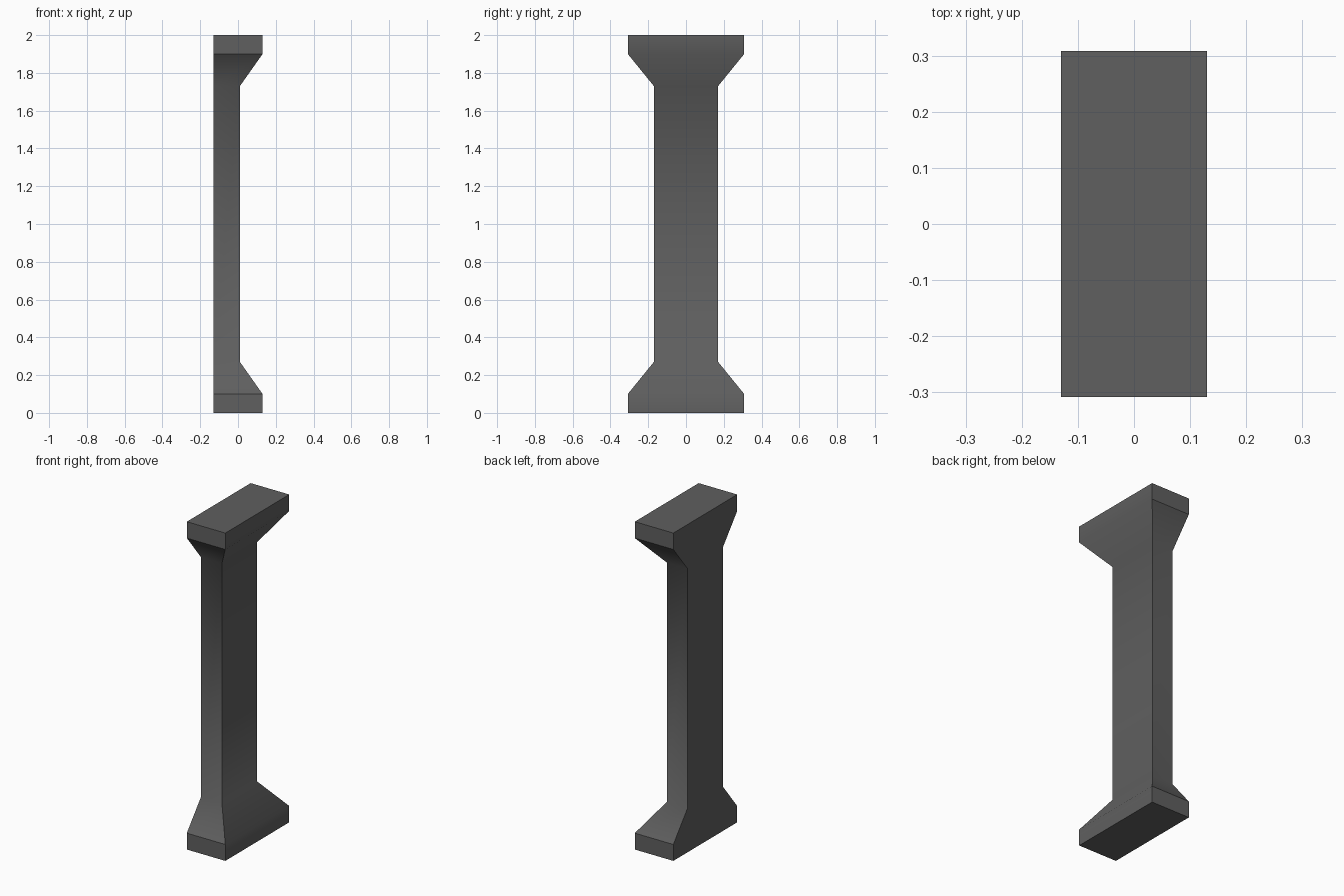
import bpy, bmesh, math

if "Cube" in bpy.data.objects:
    bpy.data.objects.remove(bpy.data.objects["Cube"])

# one dark grey for the whole pillar
grey = bpy.data.materials.new("dark grey")
grey.diffuse_color = (0.115, 0.115, 0.115, 1)
grey.use_nodes = True
grey.node_tree.nodes["Principled BSDF"].inputs["Base Color"].default_value = grey.diffuse_color

BACK = -0.13                      # flat wall side
WIDE, SLIM = (0.13, 0.308), (0.01, 0.17)   # (front x, half depth y)

# section rings from the foot to the cap
levels = [(0.0, WIDE), (0.10, WIDE), (0.27, SLIM),
          (1.73, SLIM), (1.90, WIDE), (2.0, WIDE)]

bm = bmesh.new()
rings = []
for z, (x, y) in levels:
    rings.append([bm.verts.new(p) for p in
                  ((BACK, -y, z), (x, -y, z), (x, y, z), (BACK, y, z))])

# side walls and end caps
for low, high in zip(rings, rings[1:]):
    for i in range(4):
        j = (i + 1) % 4
        bm.faces.new((low[i], low[j], high[j], high[i]))
bm.faces.new(rings[0][::-1])
bm.faces.new(rings[-1])
bmesh.ops.recalc_face_normals(bm, faces=bm.faces)

mesh = bpy.data.meshes.new("wall_pillar")
bm.to_mesh(mesh)
bm.free()
mesh.materials.append(grey)
pillar = bpy.data.objects.new("wall_pillar", mesh)
bpy.context.collection.objects.link(pillar)

# soft flares, crisp corners
bpy.context.view_layer.objects.active = pillar
pillar.select_set(True)
bpy.ops.object.shade_smooth_by_angle(angle=math.radians(42))

# crisp line where the side flares meet the foot and cap blocks
for e in mesh.edges:
    a, b = (mesh.vertices[i].co for i in e.vertices)
    if abs(a.y - b.y) < 1e-4 and abs(a.z - b.z) < 1e-4 and abs(a.y) > 0.3:
        e.use_edge_sharp = True
